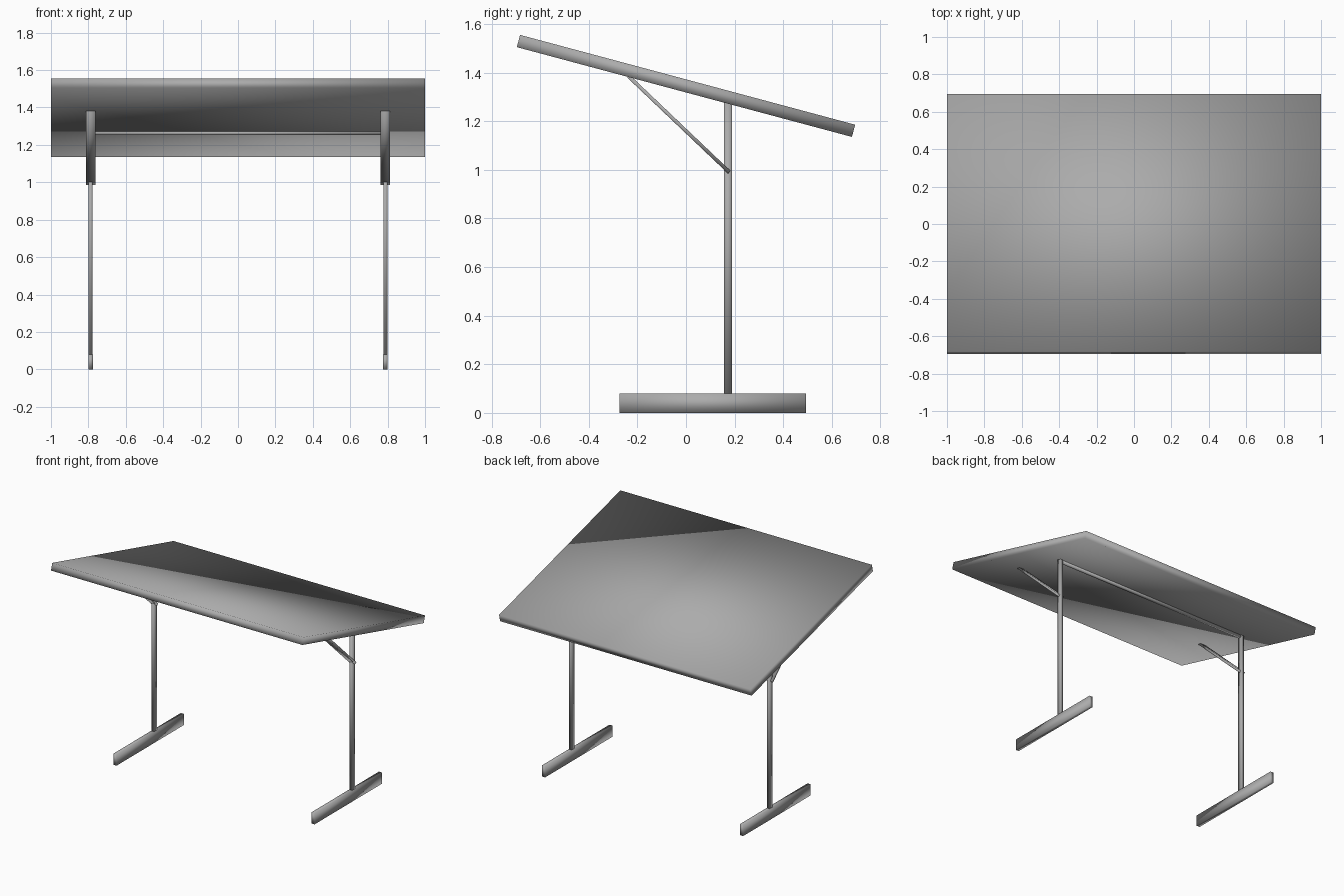
import bpy
from math import radians, atan2, hypot
from mathutils import Matrix

cube = bpy.data.objects.get("Cube")
if cube:
    bpy.data.objects.remove(cube, do_unlink=True)

# One plain grey finish
grey = bpy.data.materials.new("plain_grey")
grey.use_nodes = True
colour = (0.41, 0.41, 0.41, 1)
grey.diffuse_color = colour
grey.node_tree.nodes["Principled BSDF"].inputs["Base Color"].default_value = colour

TILT = radians(-15)
LEG_X, POST_Y = 0.788, 0.173


def box(name, centre, size, tilt=0.0):
    """Softly shaded box, tilted about the x axis."""
    bpy.ops.mesh.primitive_cube_add(size=1, location=centre, rotation=(tilt, 0, 0))
    ob = bpy.context.object
    ob.name = ob.data.name = name
    ob.data.transform(Matrix.Diagonal((*size, 1)))
    ob.data.materials.append(grey)
    bpy.ops.object.shade_smooth()
    return ob


# Tilted board
box("table_top", (0, 0, 1.345), (2, 1.427, 0.052), TILT)

# Bar joining the two posts under the board
box("cross_bar", (0, POST_Y, 1.263), (2 * LEG_X, 0.022, 0.018))

# Two matching leg frames: foot, post and diagonal brace
low, high = (0.178, 0.99), (-0.237, 1.385)
dy, dz = high[0] - low[0], high[1] - low[1]
for side, sign in (("left", 1), ("right", -1)):
    x = sign * LEG_X
    box(side + "_foot", (x, 0.11, 0.04), (0.025, 0.766, 0.08))
    box(side + "_post", (x, POST_Y, 0.675), (0.022, 0.034, 1.21))
    box(side + "_brace", (x, (low[0] + high[0]) / 2, (low[1] + high[1]) / 2),
        (0.05, hypot(dy, dz), 0.015), atan2(-dz, -dy))
